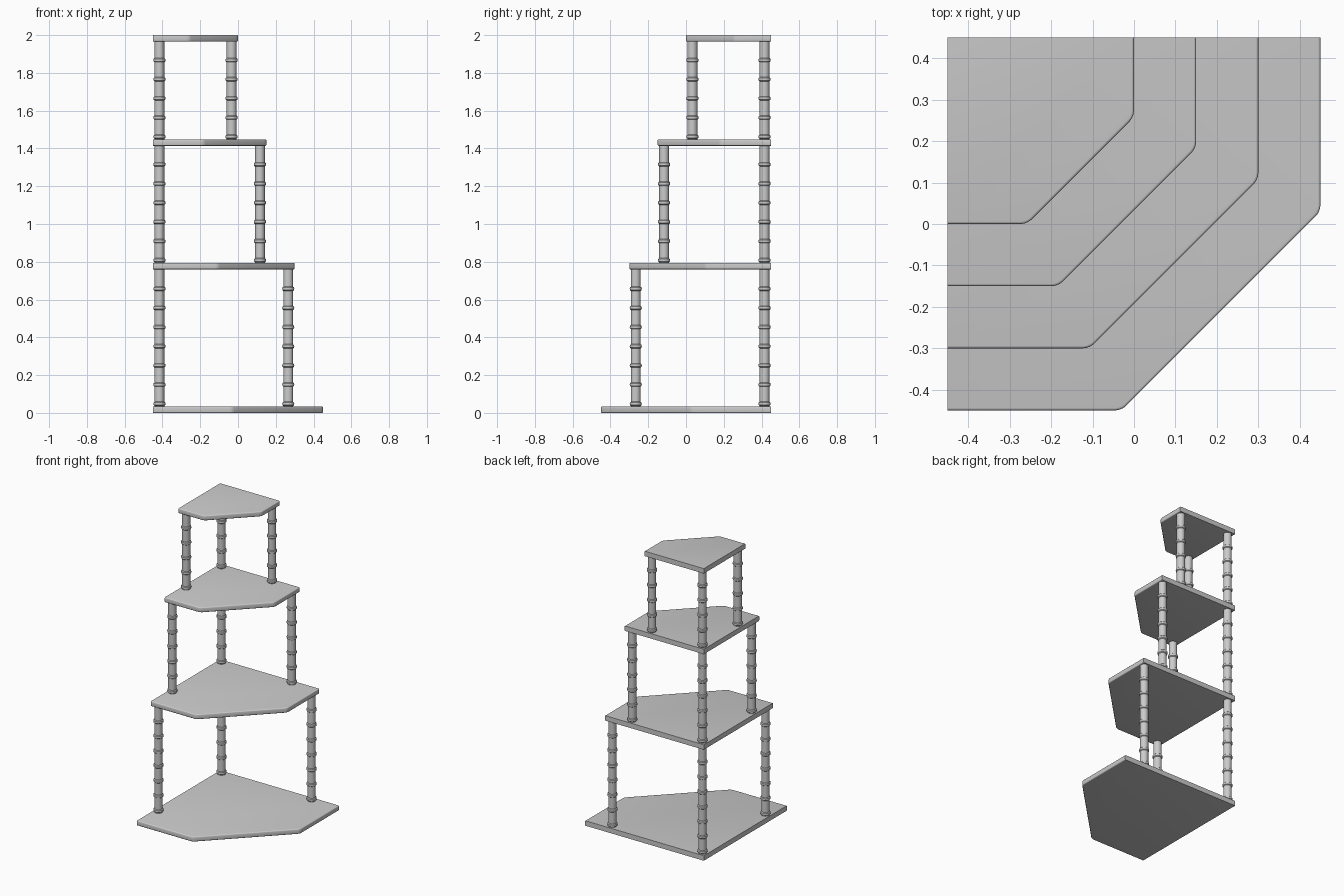
import bpy, bmesh, math

cube = bpy.data.objects.get("Cube")
if cube:
    bpy.data.objects.remove(cube, do_unlink=True)

grey = bpy.data.materials.new("plain grey")
grey.use_nodes = True
colour = (0.6, 0.6, 0.6, 1)
grey.diffuse_color = colour
grey.node_tree.nodes["Principled BSDF"].inputs["Base Color"].default_value = colour

CORNER = 0.45
THICK = 0.034


def finish(name, bm):
    bmesh.ops.recalc_face_normals(bm, faces=bm.faces)
    mesh = bpy.data.meshes.new(name)
    bm.to_mesh(mesh)
    bm.free()
    mesh.materials.append(grey)
    obj = bpy.data.objects.new(name, mesh)
    bpy.context.collection.objects.link(obj)
    bpy.ops.object.select_all(action="DESELECT")
    obj.select_set(True)
    bpy.context.view_layer.objects.active = obj
    bpy.ops.object.shade_smooth_by_angle(angle=math.radians(35))
    return obj


def shelf(name, size, side, z):
    """Square corner board with its front corner cut off."""
    c = CORNER
    outline = [(-c, c), (-c, c - size), (side - c, c - size),
               (size - c, c - side), (size - c, c)]
    bm = bmesh.new()
    face = bm.faces.new([bm.verts.new((x, y, z)) for x, y in outline])
    ext = bmesh.ops.extrude_face_region(bm, geom=[face])
    top = [v for v in ext["geom"] if isinstance(v, bmesh.types.BMVert)]
    bmesh.ops.translate(bm, verts=top, vec=(0, 0, THICK))

    # Round the two blunt front corners
    def blunt(e):
        a, b = e.verts
        return (abs(a.co.z - b.co.z) > 0.01
                and a.co.x > -c + 0.01 and a.co.y < c - 0.01)
    bmesh.ops.bevel(bm, geom=[e for e in bm.edges if blunt(e)], offset=0.015,
                    segments=3, profile=0.5, affect="EDGES")

    # Soften the rims of the open sides
    def rim(e):
        a, b = e.verts
        mid = (a.co + b.co) / 2
        return (abs(a.co.z - b.co.z) < 0.001
                and mid.x > -c + 0.001 and mid.y < c - 0.001)
    bmesh.ops.bevel(bm, geom=[e for e in bm.edges if rim(e)], offset=0.006,
                    segments=3, profile=0.5, affect="EDGES")
    return finish(name, bm)


def post(name, x, y, z0, z1):
    """Turned post with evenly spaced raised rings."""
    r, ring, half = 0.026, 0.032, 0.011
    profile = [(r, z0)]
    z = z0 + 0.014
    while z < z1 - half:
        profile += [(r, z - half), (ring - 0.001, z - half * 0.6), (ring, z),
                    (ring - 0.001, z + half * 0.6), (r, z + half)]
        z += 0.1015
    profile.append((r, z1))
    bm = bmesh.new()
    verts = [bm.verts.new((x + pr, y, pz)) for pr, pz in profile]
    edges = [bm.edges.new(pair) for pair in zip(verts, verts[1:])]
    bmesh.ops.spin(bm, geom=verts + edges, cent=(x, y, 0), axis=(0, 0, 1),
                   angle=math.tau, steps=24, use_duplicate=False)
    bmesh.ops.remove_doubles(bm, verts=bm.verts, dist=0.0002)
    return finish(name, bm)


# Shelves: size, straight side length, underside height
levels = [("bottom", 0.9, 0.42, 0.0), ("lower", 0.75, 0.343, 0.76),
          ("upper", 0.6, 0.267, 1.414), ("top", 0.45, 0.192, 1.966)]
for name, size, side, z in levels:
    shelf(name + "_shelf", size, side, z)

# Three posts carry each shelf above the bottom one
INSET = 0.034
for below, above in zip(levels, levels[1:]):
    name, size = above[0], above[1]
    near, far = CORNER - INSET, size - CORNER - INSET
    for place, x, y in (("corner", -near, near), ("left", far, near),
                        ("front", -near, -far)):
        post(f"{name}_{place}_post", x, y, below[3] + THICK, above[3])
